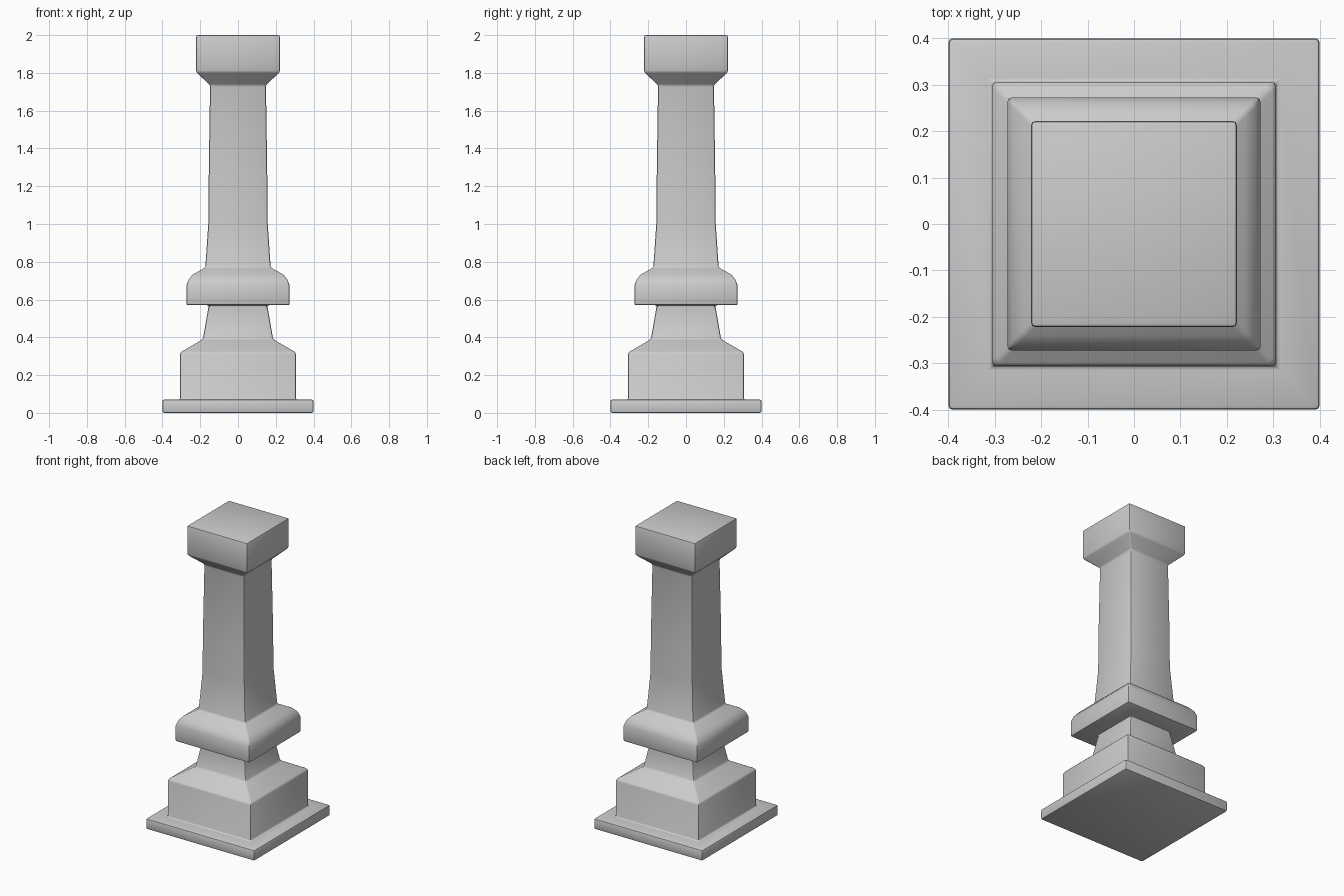
import bpy, bmesh

if "Cube" in bpy.data.objects:
    bpy.data.objects.remove(bpy.data.objects["Cube"])

# Half-width and height of each square ring, from the foot to the cap
PROFILE = [
    (0.40, 0.0), (0.40, 0.07),                       # foot slab
    (0.306, 0.07), (0.306, 0.32), (0.186, 0.39),     # plinth block
    (0.155, 0.57),                                   # tapered neck
    (0.273, 0.57), (0.273, 0.675), (0.262, 0.705),
    (0.24, 0.732), (0.173, 0.77),                    # rounded collar
    (0.156, 1.02), (0.155, 1.25), (0.148, 1.735),    # shaft
    (0.222, 1.805), (0.222, 2.0),                    # cap
]


def square_column(name, profile):
    bm = bmesh.new()
    rings = [[bm.verts.new((sx * h, sy * h, z))
              for sx, sy in ((-1, -1), (1, -1), (1, 1), (-1, 1))]
             for h, z in profile]
    for a, b in zip(rings, rings[1:]):
        for i in range(4):
            j = (i + 1) % 4
            bm.faces.new((a[i], a[j], b[j], b[i]))
    bm.faces.new(rings[0][::-1])
    bm.faces.new(rings[-1])
    bmesh.ops.recalc_face_normals(bm, faces=bm.faces)
    mesh = bpy.data.meshes.new(name)
    bm.to_mesh(mesh)
    bm.free()
    obj = bpy.data.objects.new(name, mesh)
    bpy.context.collection.objects.link(obj)
    return obj


# Square pillar with softly rounded edges
pillar = square_column("square_pillar", PROFILE)
bevel = pillar.modifiers.new("soft_edges", 'BEVEL')
bevel.width = 0.009
bevel.segments = 2
bevel.limit_method = 'ANGLE'
bevel.angle_limit = 0.5

bpy.context.view_layer.objects.active = pillar
pillar.select_set(True)
bpy.ops.object.modifier_apply(modifier=bevel.name)
bpy.ops.object.shade_smooth_by_angle(angle=0.6)
